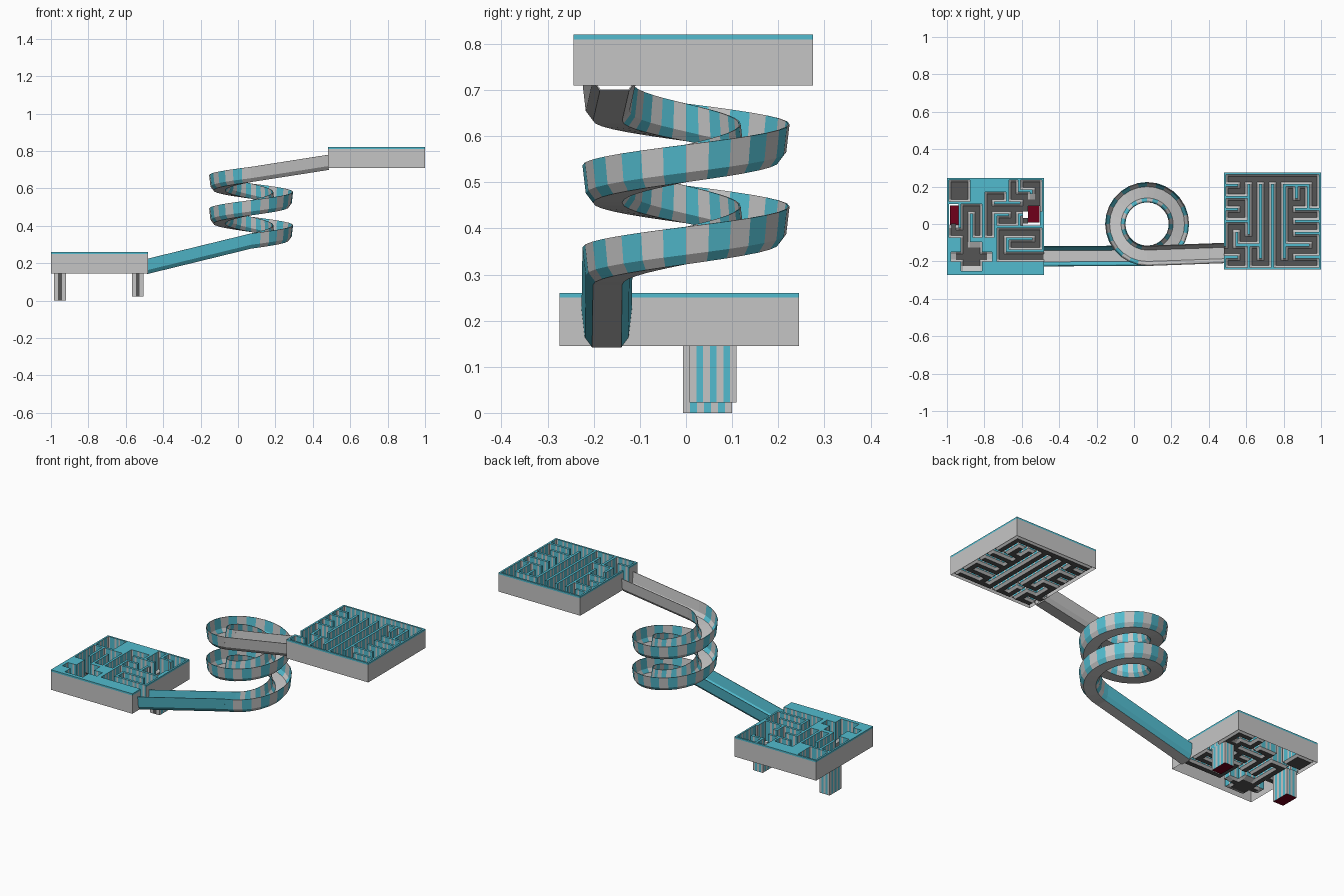
import bpy, math
from mathutils import Vector

if "Cube" in bpy.data.objects:
    bpy.data.objects.remove(bpy.data.objects["Cube"])


def material(name, rgb):
    m = bpy.data.materials.new(name)
    m.use_nodes = True
    m.diffuse_color = (*rgb, 1)
    m.node_tree.nodes["Principled BSDF"].inputs["Base Color"].default_value = (*rgb, 1)
    return m


MATS = [material("teal", (0.085, 0.50, 0.62)),
        material("light_grey", (0.56, 0.56, 0.56)),
        material("dark_grey", (0.09, 0.09, 0.09)),
        material("deep_red", (0.16, 0.0, 0.01))]
TEAL, LIGHT, DARK, RED = range(4)


class Sheet:
    """Collects coloured quads and turns them into one object."""

    def __init__(self):
        self.verts, self.faces, self.mats, self.index = [], [], [], {}

    def vert(self, p):
        key = tuple(round(c, 5) for c in p)
        if key not in self.index:
            self.index[key] = len(self.verts)
            self.verts.append(key)
        return self.index[key]

    def quad(self, pts, mat, facing):
        pts = [Vector(p) for p in pts]
        if (pts[2] - pts[0]).cross(pts[3] - pts[1]).dot(Vector(facing)) < 0:
            pts.reverse()
        self.faces.append([self.vert(p) for p in pts])
        self.mats.append(mat)

    def build(self, name):
        me = bpy.data.meshes.new(name)
        me.from_pydata(self.verts, [], self.faces)
        for m in MATS:
            me.materials.append(m)
        me.polygons.foreach_set("material_index", self.mats)
        ob = bpy.data.objects.new(name, me)
        bpy.context.collection.objects.link(ob)
        return ob


# Corridor plans: # is a passage, P is a shaft, rows run from back to front
UPPER = ["###############", "..#.#.#.#.....#", "###.#.#.#.#.#.#", "....#.#.#.#.#.#",
         "###.#.#.#.###.#", "..#.#.#.#.#....", "###.#.#.#.#####", "....#.#.#.#....",
         "###.#.#.#.#####", "#.#.#.#.#.#....", "#.###.#.#.#####", "#.....#.#.....#",
         "###.#.#.#.#####", "..#.#.#.#.#....", "###.###.#######"]
LOWER = ["###.......#.###", "###.......#...#", "###...###.###.#", "......#.....###",
         "P.###.#######P.", "P.#.#.#...#..P.", "P.#.#.#.###.#P.", "#.#.#.#........",
         "###.#.#.#######", "..#.....#.....#", "..#.....#.#####", "..###...#......",
         ".#####..#######", "..###..........", "..............."]

# Widths of the strips across a maze: outer wall, ledge, then floor / ledge / wall / ledge
STRIPS = [0.0105, 0.011] + [0.028, 0.011, 0.014, 0.011] * 7 + [0.028, 0.011, 0.0105]
N = len(STRIPS)
LINES = [sum(STRIPS[:i]) for i in range(N + 1)]
AROUND = [(a, b) for a in (-1, 0, 1) for b in (-1, 0, 1)]
SIDES = [(1, 0), (-1, 0), (0, 1), (0, -1)]


def maze(name, plan, left, back, z0, z1, exit_strips):
    def plan_at(s):
        q = s - 2
        return q // 4 * 2 + (1 if q % 4 else 0)

    kind = {}
    for i in range(N):
        for j in range(N):
            c, r = plan_at(i), plan_at(j)
            if 0 <= c < 15 and 0 <= r < 15 and plan[r][c] != ".":
                kind[i, j] = plan[r][c]
    for i in exit_strips:
        kind[i, 26] = "#"
    # ledges around passages, wider openings around shafts
    for (i, j), k in list(kind.items()):
        for a, b in AROUND:
            cell = (i + a, j + b)
            if 0 <= cell[0] < N and 0 <= cell[1] < N and kind.get(cell) != "#":
                if k == "P" or kind.get(cell) != "P":
                    kind[cell] = "P" if k == "P" else "ledge"

    def point(i, j, z):
        return (left + LINES[i], back - LINES[j], z)

    def floor_point(i, j):
        near = [kind.get((i - a, j - b)) for a in (0, 1) for b in (0, 1)]
        return point(i, j, z0 if "#" in near or "P" in near else z0 + 0.012)

    s = Sheet()
    band = z1 - 0.01
    for i in range(N):
        for j in range(N):
            k = kind.get((i, j))
            corners = [(i, j), (i + 1, j), (i + 1, j + 1), (i, j + 1)]
            if k is None:
                s.quad([point(*c, z1) for c in corners], TEAL, (0, 0, 1))
            elif k != "P":
                s.quad([floor_point(*c) for c in corners], DARK if k == "#" else LIGHT, (0, 0, 1))
            for a, b in SIDES:
                inside = 0 <= i + a < N and 0 <= j + b < N
                e0 = (i + (a > 0), j + (b > 0))
                e1 = (e0[0] + (a == 0), e0[1] + (b == 0))
                if k is None and not inside:
                    # outer skirt with a coloured rim
                    for lo, hi, m in ((z0, band, LIGHT), (band, z1, TEAL)):
                        s.quad([point(*e0, lo), point(*e1, lo), point(*e1, hi), point(*e0, hi)],
                               m, (a, -b, 0))
                elif k and inside and (i + a, j + b) not in kind:
                    # striped corridor wall
                    run = j if a else i
                    s.quad([floor_point(*e0), floor_point(*e1), point(*e1, z1), point(*e0, z1)],
                           TEAL if run % 2 == 0 else LIGHT, (-a, b, 0))
    return s.build(name)


maze("upper_maze", UPPER, 0.481, 0.275, 0.71, 0.82, (0, 1))
maze("lower_maze", LOWER, -1.0, 0.245, 0.145, 0.26, (N - 2, N - 1))


# Striped shafts below the lower maze, closed with red plates
def shaft(name, x0, x1, y0, y1, z0, z1):
    s = Sheet()
    s.quad([(x0, y0, z0), (x1, y0, z0), (x1, y1, z0), (x0, y1, z0)], RED, (0, 0, 1))

    def side(p, q, n, colours, facing):
        for k in range(n):
            a, b = (Vector(p).lerp(Vector(q), t / n) for t in (k, k + 1))
            s.quad([(*a, z0), (*b, z0), (*b, z1), (*a, z1)], colours[k % 2], facing)

    for x, d in ((x0, -1), (x1, 1)):
        side((x, y0), (x, y1), 7, (LIGHT, TEAL), (d, 0, 0))
    side((x0, y0), (x1, y0), 3, (LIGHT, DARK), (0, -1, 0))
    side((x0, y1), (x1, y1), 5, (LIGHT, TEAL), (0, 1, 0))
    s.build(name)


shaft("right_shaft", -0.985, -0.92, -0.006, 0.1, 0.0, 0.15)
shaft("left_shaft", -0.566, -0.505, 0.008, 0.11, 0.022, 0.15)

# Slide: straight ramp, two turns of helix, straight ramp
SEGMENTS, TURNS, RADIUS, CX = 28, 2, 0.17, 0.07
PROFILE = [(-0.053, 0.08), (-0.046, 0.02), (-0.031, 0), (0.031, 0), (0.046, 0.02), (0.053, 0.08)]


def section(centre, across):
    return [Vector(centre) + Vector(across) * u + Vector((0, 0, h)) for u, h in PROFILE]


def helix_section(k):
    t = k / SEGMENTS
    ang = -math.pi / 2 - 2 * math.pi * t
    out = Vector((math.cos(ang), math.sin(ang), 0))
    return section(Vector((CX, 0, 0.635 - 0.178 * t)) + out * RADIUS, out)


def slide(name, sections, wall_colours):
    s = Sheet()
    for k, (a, b) in enumerate(zip(sections, sections[1:])):
        for i in range(len(PROFILE) - 1):
            m = LIGHT if i == 2 else wall_colours[k % 2]
            s.quad([a[i], a[i + 1], b[i + 1], b[i]], m, (0, 0, 1))
    ob = s.build(name)
    mod = ob.modifiers.new("thickness", "SOLIDIFY")
    mod.thickness = 0.003
    mod.offset = 0


turns = [helix_section(k) for k in range(SEGMENTS * TURNS + 1)]
south = (0, -1, 0)
slide("upper_ramp", [section((0.485, -0.155, 0.70), south), turns[0]], (LIGHT, LIGHT))
slide("helix_slide", turns, (LIGHT, TEAL))
slide("lower_ramp", [turns[-1], section((-0.487, -0.172, 0.143), south)], (TEAL, TEAL))
